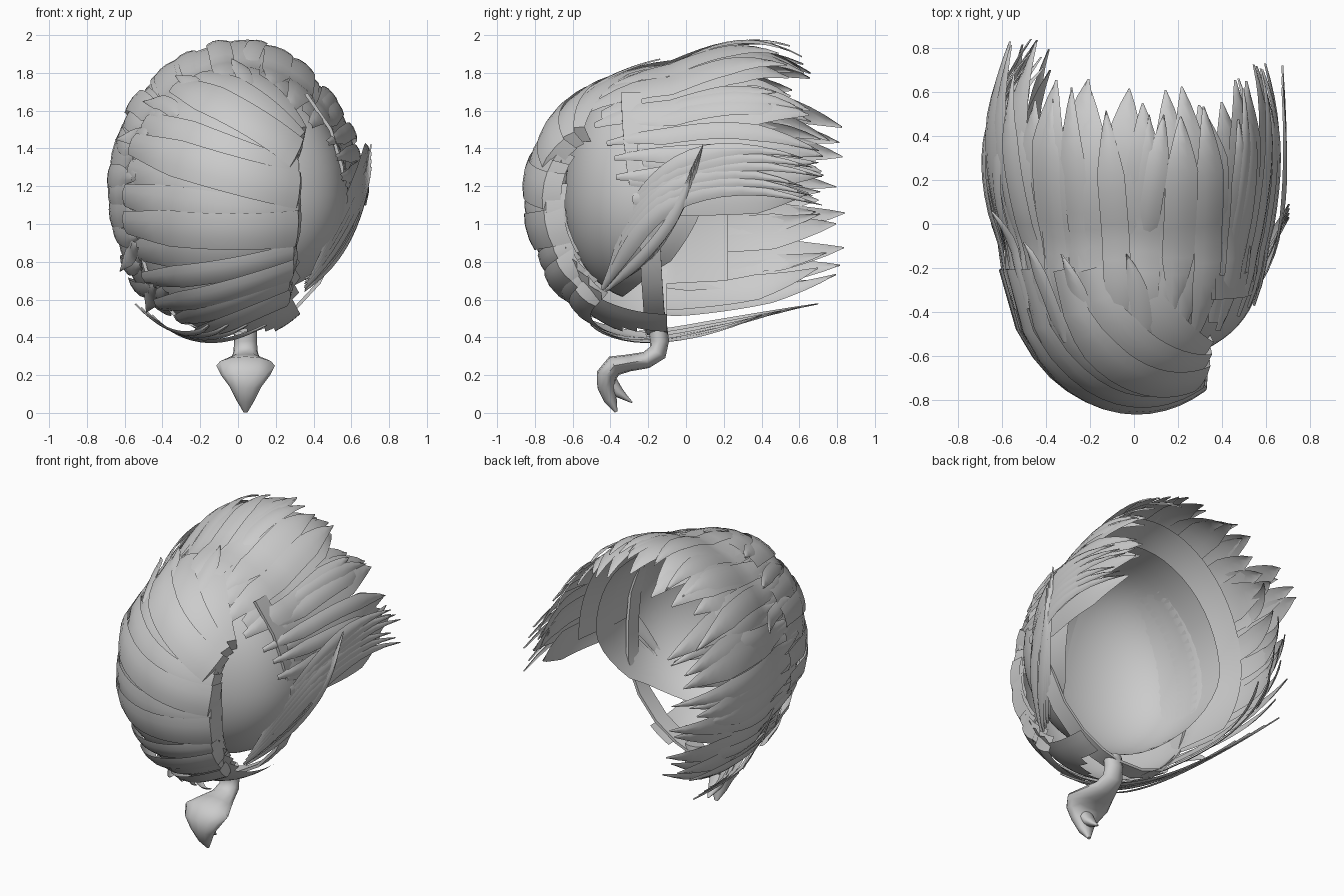
import bpy, math, random
from mathutils import Vector

if "Cube" in bpy.data.objects:
    bpy.data.objects.remove(bpy.data.objects["Cube"])
random.seed(4)
rad = math.radians
ZC = 1.15


def make(name, verts, faces, angle=40):
    me = bpy.data.meshes.new(name)
    me.from_pydata([tuple(v) for v in verts], [], faces)
    ob = bpy.data.objects.new(name, me)
    bpy.context.collection.objects.link(ob)
    bpy.ops.object.select_all(action='DESELECT')
    bpy.context.view_layer.objects.active = ob
    ob.select_set(True)
    bpy.ops.object.shade_smooth_by_angle(angle=rad(angle))
    return ob


def zr(b):
    return 0.67 if b > 0 else 0.67 + 0.11 * min(1, -b * 1.5)


def disc(a, b, off=0.0):
    """Rounded front of the hair, addressed by its front-view position."""
    y = -0.1 - 0.73 * math.sqrt(max(0, 1 - a * a - b * b))
    p = Vector((0.59 * a, y, ZC + zr(b) * b))
    return p + normal(p) * off


def surf(deg, t, off=0.0):
    """Hair surface: angle from the top, t 0-1 round the front, 1-2 swept to the back."""
    f = rad(deg)
    if t <= 1:
        s = math.sin(t * math.pi / 2)
        return disc(s * math.sin(f), s * math.cos(f), off)
    q = t - 1
    c = math.cos(f)
    wave = math.sin(q * math.pi / 1.08)
    gx = 1 + (0.15 if deg < 0 else 0.1) * wave
    gz = 1 + 0.21 * wave - 0.2 * max(0, q - 0.5) ** 1.6 if c > 0 else 1 - 0.1 * q
    p = Vector((0.59 * gx * math.sin(f), -0.1 + 0.92 * q, ZC + zr(c) * gz * c))
    return p + normal(p) * off


def normal(p):
    return Vector((p.x / 0.35, min(p.y + 0.1, 0) / 0.53, (p.z - ZC) / 0.48)).normalized()


def ribbon(path, width, blunt=False, bulge=0.01):
    """One lock of hair: a thin curved strip ending in a point or a tucked end."""
    n = len(path)
    V, F = [], []
    for i, p in enumerate(path):
        k = i / (n - 1)
        tan = (path[min(i + 1, n - 1)] - path[max(i - 1, 0)]).normalized()
        nm = normal(p)
        side = nm.cross(tan).normalized()
        w = width / 2 * (min(1, 0.6 + k * 2) if blunt else min(1, 0.3 + k * 3) * min(1, (1.005 - k) * 3.2) ** 0.8)
        for e in (-1, -0.4, 0.4, 1):
            V.append(p + side * w * e + nm * bulge * (1 - e * e))
    for i in range(n - 1):
        for j in range(3):
            a = i * 4 + j
            F.append((a, a + 1, a + 5, a + 4))
    return V, F


def bezier(ps, n=16):
    a, b, c, d = [Vector(p) for p in ps]
    return [a * (1 - t) ** 3 + b * 3 * t * (1 - t) ** 2 + c * 3 * t * t * (1 - t) + d * t ** 3
            for t in (i / (n - 1) for i in range(n))]


def join(parts):
    V, F = [], []
    for v, f in parts:
        o = len(V)
        V += v
        F += [tuple(i + o for i in q) for q in f]
    return V, F


def grid(fn, nu, nv, keep=lambda u, v: True):
    V = [fn(i / nu, j / nv) for i in range(nu + 1) for j in range(nv + 1)]
    F = [(i * (nv + 1) + j, (i + 1) * (nv + 1) + j, (i + 1) * (nv + 1) + j + 1, i * (nv + 1) + j + 1)
         for i in range(nu) for j in range(nv) if keep((i + .5) / nu, (j + .5) / nv)]
    return V, F


# smooth inner cap, boxy at the front and shorter under the chin
def cap(u, v):
    f = u * 2 * math.pi
    c = math.cos(f)
    t = v * (1.2 - 0.42 * max(0, -c) ** 1.5)
    s = math.sin(min(t, 1) * math.pi / 2)
    y = -0.08 - 0.56 * max(0, 1 - s * s) ** 0.36 + max(0, t - 1) * 0.9
    return Vector((0.585 * s * math.sin(f), y, ZC + (0.65 if c > 0 else 0.57) * s * c))


make("inner_cap", *grid(cap, 48, 22))


# rounded mass at the front, cut along the parting on the right
def front_keep(u, v):
    s = math.sin(v * math.pi / 2)
    a, b = s * math.sin(u * 2 * math.pi), s * math.cos(u * 2 * math.pi)
    return a < (0.54 if b < 0.3 else 0.54 - 0.6 * (b - 0.3)) and b > -0.93


make("front_mass", *grid(lambda u, v: surf(u * 360, v, -0.015), 72, 28, front_keep))

# underlayer beneath the swept locks
make("upper_underlayer", *grid(lambda u, v: surf(-128 + 220 * u, 0.85 + 0.5 * v, -0.015), 44, 10))

# locks wrapping the front from the left towards the parting
locks = []
N = 14
for i in range(N):
    k = i / (N - 1)
    f = rad(-8 - 152 * k)
    p0 = Vector((0.99 * math.sin(f), 0.99 * math.cos(f)))
    p2 = Vector((0.62 - 0.16 * abs(k - 0.5), 0.45 - 1.1 * k))
    p1 = Vector((-0.15 + 0.4 * (1 - k) ** 2, 0.95 - 1.8 * k - 0.15 * math.sin(k * 3)))
    path = []
    for j in range(15):
        t = j / 14
        d = p0 * (1 - t) ** 2 + p1 * 2 * t * (1 - t) + p2 * t * t
        lift = 0.002 + 0.012 * (i % 3) - (0.07 if j == 14 else 0)
        path.append(disc(d.x, d.y, lift))
    locks.append(ribbon(path, 0.2 if k < 0.7 else 0.14, True, 0.015))
make("front_wrapping_locks", *join(locks))


# locks swept to the back over the left, top and right, tips curling in
def swept(angles, width, t0, t1, off, drift=5, curl=0.08):
    out = []
    for f in angles:
        f += random.uniform(-2, 2)
        a, b = t0 + random.uniform(-.1, .1), t1 + random.uniform(-.12, .05)
        dr = random.uniform(-drift, drift)
        o = off + random.uniform(-.008, .014)
        cu = random.uniform(0, curl)
        out.append(ribbon([surf(f + dr * (j / 13) ** 2, a + (b - a) * j / 13,
                                o * min(1, j / 4) - cu * (j / 13) ** 4) for j in range(14)],
                          width * random.uniform(.85, 1.15)))
    return out


make("top_swept_locks", *join(swept(range(-55, 50, 10), 0.2, 0.72, 1.8, 0.0)
                              + swept(range(-50, 50, 14), 0.14, 0.65, 1.74, 0.018)))
make("left_swept_locks", *join(swept(range(-136, -50, 9), 0.17, 0.8, 1.98, 0.0, 5, 0.14)
                               + swept(range(-140, -40, 10), 0.12, 0.85, 1.95, 0.022, 12, 0.2)))
make("right_swept_locks", *join(swept(range(50, 94, 8), 0.16, 0.8, 1.88, 0.0)
                                + swept(range(46, 90, 9), 0.10, 0.8, 1.83, 0.02, 8)))

# strands rising from the jaw on the right and bending to the back
side = []
for i in range(6):
    side.append(ribbon(bezier([(.35 + .012 * i, -.44 + .01 * i, .66 + .025 * i), (.65, -.24, .95 + .06 * i),
                               (.72, -.12 + .02 * i, 1.36 + .03 * i), (.67, .72 - .05 * (i % 3), 1.1 + .05 * i)]),
                       0.085))
for i in range(4):
    side.append(ribbon(bezier([(.35, -.42 + .02 * i, .65 + .02 * i), (.56, -.25 + .03 * i, .8),
                               (.66, -.02, 1.0 + .03 * i), (.7, .03 + .02 * i, 1.3 + .04 * i)]), 0.06))
# thin wisps sweeping under the jaw to the left
for i in range(4):
    side.append(ribbon(bezier([(.15 - .1 * i, -.5, .47), (-.1 - .05 * i, -.35, .33 + .01 * i),
                               (-.3 - .04 * i, .0, .36 + .03 * i), (-.45 - .03 * i, .4 + .1 * i, .52 + .02 * i)]), 0.05))
make("jaw_strands", *join(side))

# a few stray flicks lifting off the crown and the left edge
stray = []
for f, t, h in ((-40, .6, .06), (-22, .55, .05), (5, .55, .04), (-60, .75, .05), (-112, .8, .06), (-130, .8, .06)):
    stray.append(ribbon([surf(f - 8 * (j / 9) ** 2, t + .42 * j / 9, .01 + h * (j / 9) ** 2.5) for j in range(10)], .09))
stray.append(ribbon([surf(4 + 8 * j / 11, .95 + .7 * j / 11, .025 * math.sin(j / 11 * 3.1)) for j in range(12)], .1))
make("stray_flicks", *join(stray))


# flat strap from the right temple under the chin to the left side
def strap(points, w=0.055):
    n = len(points)
    V = []
    for i, p in enumerate(points):
        tan = (points[min(i + 1, n - 1)] - points[max(i - 1, 0)]).normalized()
        nm = Vector((0, 1, 0)).cross(tan).normalized() * 0.009
        V += [p + Vector((0, sy * w, 0)) + nm * sn for sy, sn in ((-1, -1), (1, -1), (1, 1), (-1, 1))]
    F = [(i * 4 + j, i * 4 + (j + 1) % 4, i * 4 + 4 + (j + 1) % 4, i * 4 + 4 + j)
         for i in range(n - 1) for j in range(4)]
    return V, F


pts = [Vector(p) for p in ((.36, -.29, 1.69), (.49, -.28, 1.5), (.55, -.26, 1.3), (.55, -.23, 1.1), (.52, -.19, .88),
                           (.43, -.18, .69), (.3, -.17, .55), (.15, -.16, .46), (.03, -.15, .42), (-.15, -.16, .43),
                           (-.32, -.18, .5), (-.46, -.19, .67), (-.53, -.2, .9))]
make("chin_strap", *strap(pts))


# tufted curl hanging under the strap: centre y, z, half width, half thickness
def tube(name, rows, x=0.04, n=12):
    V, F = [], []
    for i, (y, z, w, h) in enumerate(rows):
        a, b = rows[max(i - 1, 0)], rows[min(i + 1, len(rows) - 1)]
        tan = Vector((0, b[0] - a[0], b[1] - a[1])).normalized()
        up = tan.cross(Vector((1, 0, 0)))
        V += [Vector((x + w * math.cos(2 * math.pi * j / n), y, z)) + up * h * math.sin(2 * math.pi * j / n)
              for j in range(n)]
        if i:
            o = (i - 1) * n
            F += [(o + j, o + (j + 1) % n, o + n + (j + 1) % n, o + n + j) for j in range(n)]
    F += [tuple(range(n)), tuple(range(len(V) - n, len(V)))]
    return make(name, V, F, 50)


tube("hanging_curl", [(-.15, .46, .06, .05), (-.14, .38, .06, .05), (-.15, .32, .065, .05), (-.21, .28, .08, .045),
                      (-.3, .265, .12, .045), (-.38, .25, .155, .055), (-.42, .2, .13, .055), (-.42, .14, .085, .05),
                      (-.4, .07, .05, .035), (-.37, .005, .012, .008)])
tube("curl_inner_tip", [(-.4, .16, .06, .04), (-.36, .11, .045, .03), (-.32, .08, .025, .015), (-.285, .055, .004, .004)])
